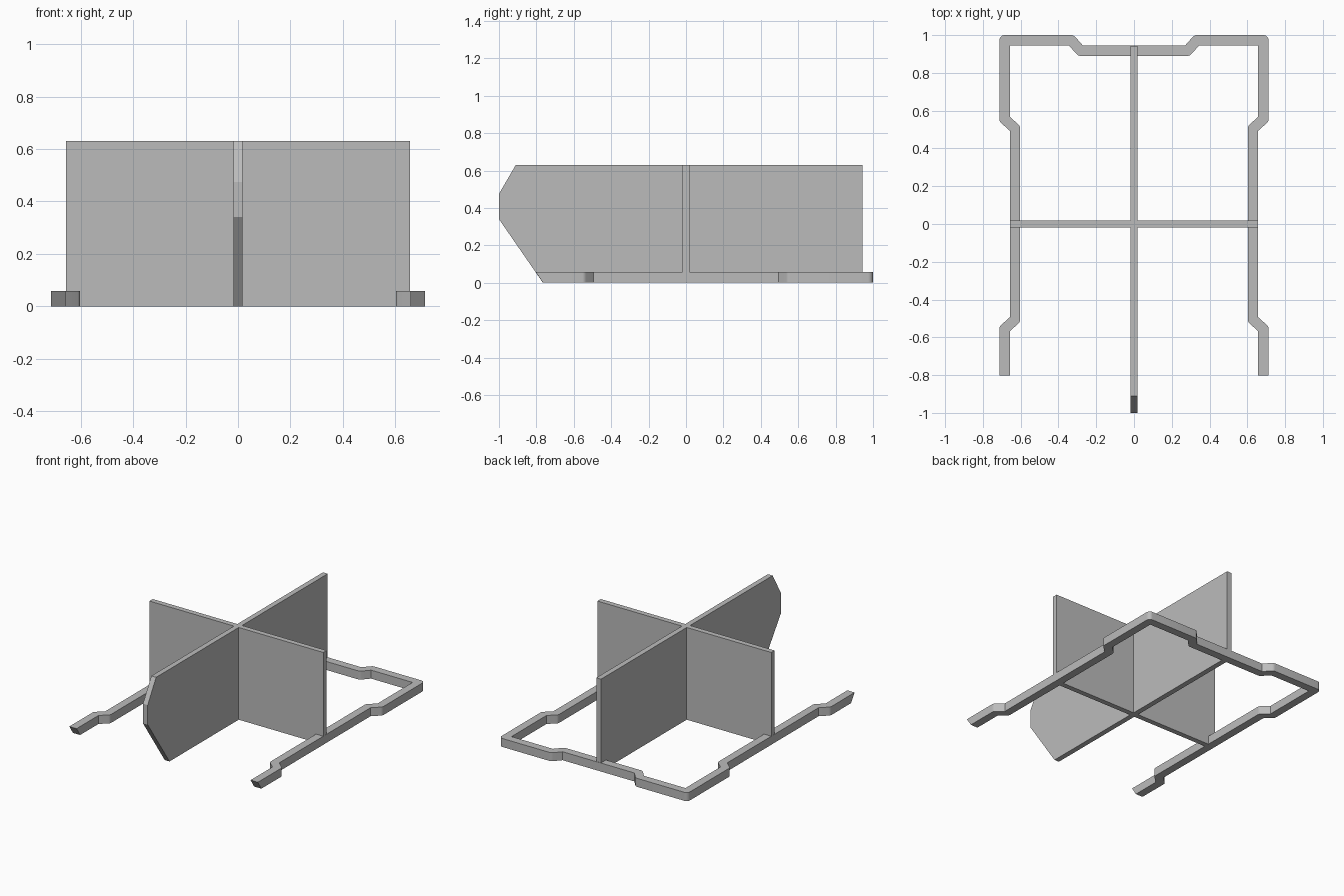
import bpy, bmesh, math
from mathutils import Vector

cube = bpy.data.objects.get("Cube")
if cube:
    bpy.data.objects.remove(cube, do_unlink=True)

grey = bpy.data.materials.new("plain grey")
grey.use_nodes = True
colour = (0.5, 0.5, 0.5, 1)
grey.diffuse_color = colour
grey.node_tree.nodes["Principled BSDF"].inputs["Base Color"].default_value = colour

HEIGHT = 0.63          # panel height
RAIL_HEIGHT = 0.058
HALF_RAIL = 0.0275     # half the rail width
HALF_PANEL = 0.018     # half the panel thickness


def extrude_outline(name, points, direction):
    """Solid made by sweeping a closed outline along a direction."""
    bm = bmesh.new()
    face = bm.faces.new([bm.verts.new(p) for p in points])
    swept = bmesh.ops.extrude_face_region(bm, geom=[face])
    verts = [g for g in swept["geom"] if isinstance(g, bmesh.types.BMVert)]
    bmesh.ops.translate(bm, verts=verts, vec=direction)
    bmesh.ops.recalc_face_normals(bm, faces=bm.faces)
    mesh = bpy.data.meshes.new(name)
    bm.to_mesh(mesh)
    bm.free()
    mesh.materials.append(grey)
    obj = bpy.data.objects.new(name, mesh)
    bpy.context.collection.objects.link(obj)
    return obj


def offset_side(path, side, dist):
    """Offset a path to one side: round outer corners, sharp inner ones."""
    dirs = [(b - a).normalized() for a, b in zip(path, path[1:])]
    norms = [Vector((-d.y, d.x)) * side for d in dirs]
    out = [path[0] + norms[0] * dist]
    for p, d, n0, n1 in zip(path[1:], dirs, norms, norms[1:]):
        if n1.dot(d) > 0:
            angle = n0.angle(n1)
            steps = max(3, round(math.degrees(angle) / 12))
            for i in range(steps + 1):
                a = angle * i / steps
                out.append(p + (n0 * math.cos(a) + d * math.sin(a)) * dist)
        else:
            out.append(p + (n0 + n1) * dist / (1 + n0.dot(n1)))
    out.append(path[-1] + norms[-1] * dist)
    return out


# Base rail: centre line of the left half, mirrored to the right
half = [Vector(p) for p in (
    (0.685, -0.803), (0.685, -0.555), (0.63, -0.506), (0.63, 0.506),
    (0.685, 0.555), (0.685, 0.9725), (0.332, 0.9725), (0.283, 0.9175))]
path = half + [Vector((-p.x, p.y)) for p in reversed(half)]
outline = offset_side(path, 1, HALF_RAIL) + offset_side(path, -1, HALF_RAIL)[::-1]
rail = extrude_outline("base_rail", [(p.x, p.y, 0) for p in outline], (0, 0, RAIL_HEIGHT))

# Slanted cut on the front ends of the rail
for v in rail.data.vertices:
    if v.co.y < -0.79 and v.co.z < 0.01:
        v.co.y = -0.765

bpy.ops.object.select_all(action="DESELECT")
rail.select_set(True)
bpy.context.view_layer.objects.active = rail
bpy.ops.object.shade_smooth_by_angle(angle=math.radians(25))

# Long upright panel with a pointed front
profile = [(-0.765, 0), (-1, 0.34), (-1, 0.475), (-0.91, HEIGHT),
           (0.943, HEIGHT), (0.943, 0)]
extrude_outline("long_panel", [(-HALF_PANEL, y, z) for y, z in profile],
                (2 * HALF_PANEL, 0, 0))

# Crosswise upright panel
w = 0.657
extrude_outline("cross_panel",
                [(x, -HALF_PANEL, z) for x, z in ((-w, 0), (w, 0), (w, HEIGHT), (-w, HEIGHT))],
                (0, 2 * HALF_PANEL, 0))
